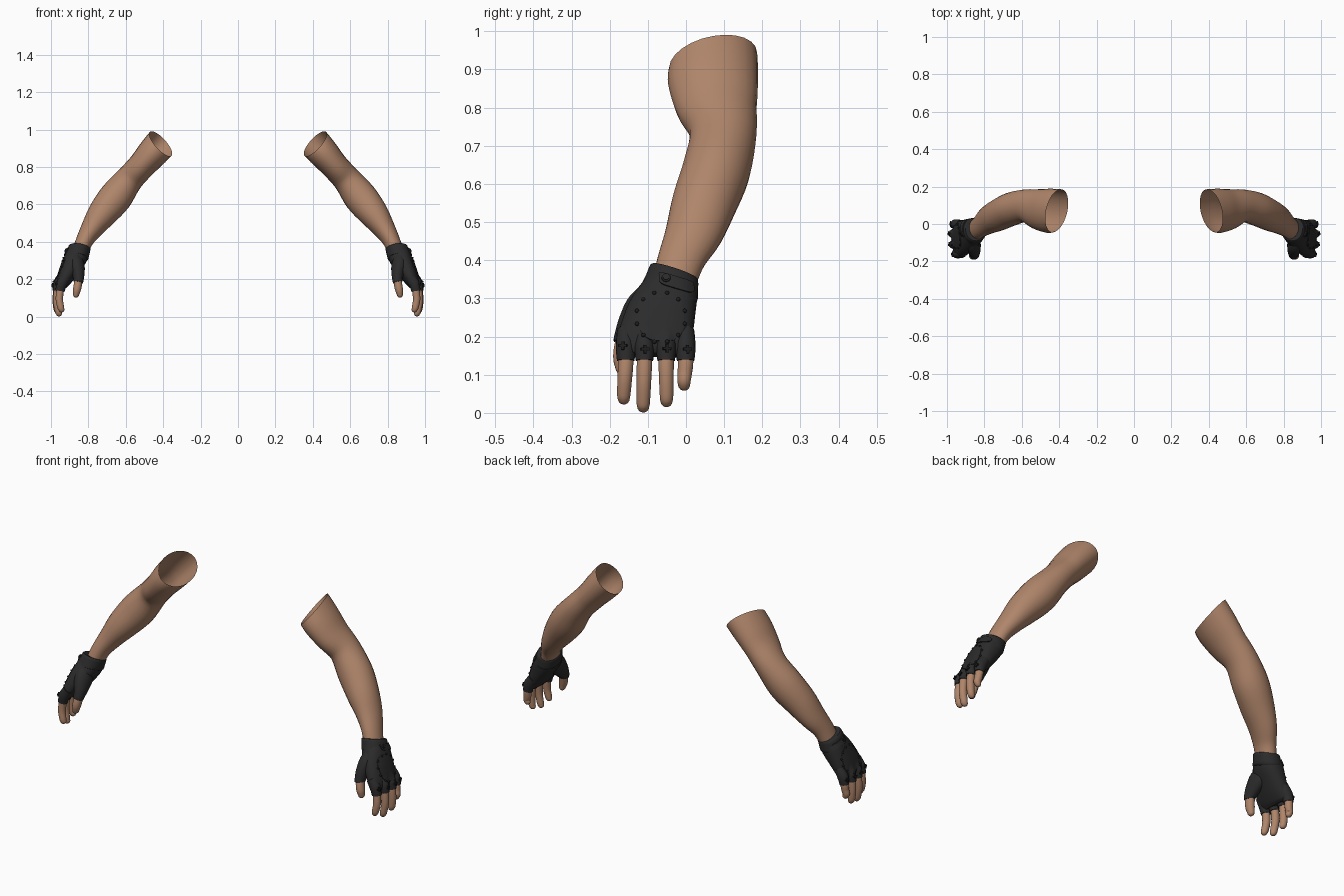
import bpy, bmesh, math
from mathutils import Vector, Matrix
from mathutils.bvhtree import BVHTree

if "Cube" in bpy.data.objects:
    bpy.data.objects.remove(bpy.data.objects["Cube"])


def material(name, rgb):
    m = bpy.data.materials.new(name)
    m.diffuse_color = (*rgb, 1)
    m.use_nodes = True
    m.node_tree.nodes["Principled BSDF"].inputs["Base Color"].default_value = m.diffuse_color
    return m


SKIN = material("skin", (0.43, 0.235, 0.145))
LEATHER = material("black_leather", (0.024, 0.024, 0.025))
STUD = material("dark_stud", (0.013, 0.013, 0.014))
glove_verts, glove_polys = [], []      # collected so details can sit on the glove


def finish(name, bm, mat, angle=50):
    """Turn a bmesh into a smooth object mirrored to both sides."""
    bmesh.ops.recalc_face_normals(bm, faces=bm.faces)
    me = bpy.data.meshes.new(name)
    bm.to_mesh(me)
    bm.free()
    me.materials.append(mat)
    ob = bpy.data.objects.new(name, me)
    bpy.context.collection.objects.link(ob)
    bpy.ops.object.select_all(action='DESELECT')
    bpy.context.view_layer.objects.active = ob
    ob.select_set(True)
    bpy.ops.object.shade_smooth_by_angle(angle=math.radians(angle))
    mod = ob.modifiers.new("both_sides", 'MIRROR')
    mod.use_mirror_merge = False
    if mat is LEATHER:
        off = len(glove_verts)
        glove_verts.extend(v.co.copy() for v in me.vertices)
        glove_polys.extend([off + i for i in p.vertices] for p in me.polygons)
    return ob


def spline(st, steps):
    """Catmull-Rom through stations (x, y, z, half thickness, half width)."""
    st = [Vector(s) for s in st]
    out = []
    for i in range(len(st) - 1):
        p0, p1, p2 = st[max(i - 1, 0)], st[i], st[i + 1]
        p3 = st[min(i + 2, len(st) - 1)]
        for k in range(steps):
            t = k / steps
            out.append(0.5 * (2 * p1 + (p2 - p0) * t + (2 * p0 - 5 * p1 + 4 * p2 - p3) * t * t
                              + (3 * p1 - p0 - 3 * p2 + p3) * t ** 3))
    return out + [st[-1]]


def loft(name, st, mat, n=20, steps=4, power=1.0, cut=None, blend=3,
         cap_start=True, cap_end=True, round_end=False):
    """Oval tube along the stations; cut sets the normal of the first rings."""
    pts = spline(st, steps)
    pos = [Vector(p[:3]) for p in pts]
    bm = bmesh.new()
    rings = []

    def ring(c, t, a, b):
        v = (Vector((0, 1, 0)) - t * t.y).normalized()
        u = v.cross(t)
        vs = []
        for k in range(n):
            ang = math.tau * k / n
            cs, sn = math.cos(ang), math.sin(ang)
            cs = math.copysign(abs(cs) ** power, cs)
            sn = math.copysign(abs(sn) ** power, sn)
            vs.append(bm.verts.new(c + u * a * cs + v * b * sn))
        rings.append(vs)

    for i, c in enumerate(pos):
        t = (pos[min(i + 1, len(pos) - 1)] - pos[max(i - 1, 0)]).normalized()
        if cut and i < blend:
            t = cut.lerp(t, i / blend).normalized()
        ring(c, t, pts[i][3], pts[i][4])
    if round_end:
        r = pts[-1][3]
        for ang in (0.4, 0.8, 1.15, 1.4):
            s = math.cos(ang)
            ring(c + t * r * math.sin(ang), t, r * s, pts[-1][4] * s)
    for r0, r1 in zip(rings, rings[1:]):
        for k in range(n):
            bm.faces.new((r0[k], r0[(k + 1) % n], r1[(k + 1) % n], r1[k]))
    if cap_start:
        bm.faces.new(rings[0])
    if cap_end:
        bm.faces.new(rings[-1])
    return finish(name, bm, mat)


# Bare arm, open at the upper end and ending just inside the cuff
loft("arm", [(.413, .071, .924, .086, .119), (.462, .071, .868, .082, .118),
             (.516, .080, .806, .074, .108), (.582, .097, .733, .075, .088),
             (.655, .080, .638, .089, .089), (.725, .048, .55, .079, .085),
             (.778, .022, .475, .061, .076), (.818, -.009, .41, .047, .063),
             (.842, -.029, .352, .043, .058)], SKIN, n=24,
     cut=Vector((.72, .25, -.65)).normalized(), blend=5, cap_start=False, cap_end=False)

WRIST = Vector((.17, -.33, -1)).normalized()
# Glove body from wrist to knuckles
loft("glove_hand", [(.850, -.033, .358, .054, .062), (.867, -.044, .315, .060, .076),
                    (.895, -.064, .262, .053, .090), (.925, -.080, .205, .042, .096),
                    (.944, -.085, .168, .030, .097), (.950, -.086, .152, .018, .090)],
     LEATHER, n=28, power=.85, cut=WRIST, blend=4)

# Wrist cuff with rolled edge
loft("glove_cuff", [(.846, -.030, .370, .053, .060), (.847, -.031, .368, .059, .066),
                    (.855, -.036, .343, .061, .071), (.862, -.042, .318, .062, .076),
                    (.863, -.043, .316, .054, .069)], LEATHER, n=28, steps=2, power=.94,
     cut=WRIST, blend=40, cap_end=False)

# Thumb: padded base, sleeve and bare tip
loft("glove_thumb", [(.870, -.060, .318, .032, .048), (.862, -.105, .272, .042, .055),
                     (.854, -.138, .230, .034, .043), (.852, -.158, .198, .027, .031),
                     (.854, -.162, .184, .026, .028)], LEATHER)
loft("thumb", [(.852, -.157, .20, .022, .025), (.857, -.165, .165, .022, .025),
               (.862, -.168, .14, .021, .023), (.866, -.167, .117, .016, .018)],
     SKIN, n=14, round_end=True)

# Fingers: y at base, y at tip, tip height, x at base, x at tip
FINGERS = {"index": (-.158, -.163, .021, .944, .944), "middle": (-.109, -.112, 0, .958, .957),
           "ring": (-.052, -.051, .014, .961, .965), "little": (-.001, -.005, .057, .952, .964)}
for name, (yb, yt, zt, xb, xt) in FINGERS.items():
    loft(name + "_sleeve", [(xb - .026, yb, .215, .025, .023), (xb - .003, yb, .178, .029, .026),
                            (xb + .004, yb, .155, .026, .025), (xb + .007, yb, .137, .025, .023)],
         LEATHER, n=16, steps=3)
    low = zt + .017
    mid = (low + .14) / 2
    loft(name + "_finger", [(xb, yb, .165, .020, .020), (xb + .008, yb, .13, .020, .0205),
                            (xb + .011, (yb + yt) / 2, mid, .0195, .0195),
                            (xt + .004, yt, low + .012, .018, .018), (xt, yt, low, .016, .016)],
         SKIN, n=14, round_end=True)

bvh = BVHTree.FromPolygons(glove_verts, glove_polys)


def on_glove(y, z):
    """Point and normal on the back of the glove."""
    co, no, _, _ = bvh.ray_cast(Vector((2, y, z)), Vector((-1, 0, 0)))
    if co is None:
        co, no, _, _ = bvh.find_nearest(Vector((1, y, z)))
    return co, (no if no.x > 0 else -no)


def plate(name, cy, cz, ry, rz, power, tilt, lift, mat):
    """Thin raised patch that follows the back of the hand."""
    bm = bmesh.new()
    n, rings = 28, []
    for s, h in ((1, -.003), (1, lift), (.75, lift), (.5, lift), (.25, lift)):
        r = []
        for k in range(n):
            a = math.tau * k / n
            c, d = math.cos(a), math.sin(a)
            y = s * ry * math.copysign(abs(c) ** power, c)
            z = s * rz * math.copysign(abs(d) ** power, d) + tilt * y
            co, no = on_glove(cy + y, cz + z)
            r.append(bm.verts.new(co + h * no))
        rings.append(r)
    for r0, r1 in zip(rings, rings[1:]):
        for k in range(n):
            bm.faces.new((r0[k], r0[(k + 1) % n], r1[(k + 1) % n], r1[k]))
    bm.faces.new(rings[-1])
    return finish(name, bm, mat, 35)


# Padded back panel and wrist strap
plate("back_panel", -.066, .252, .060, .064, .7, -.05, .003, LEATHER)
plate("wrist_strap", -.026, .341, .044, .016, .4, -.3, .005, LEATHER)


def surface_frame(y, z, spin=0, lift=.002):
    co, no = on_glove(y, z)
    return Matrix.Translation(co + no * lift) @ no.to_track_quat('Z', 'Y').to_matrix().to_4x4() \
        @ Matrix.Rotation(spin, 4, 'Z')


# Studs around the panel
bm = bmesh.new()
for k in range(12):
    a = math.tau * (k + .5) / 12
    m = surface_frame(-.066 + .064 * math.cos(a), .25 + .066 * math.sin(a), 0, .001)
    bmesh.ops.create_uvsphere(bm, u_segments=8, v_segments=6, radius=.006, matrix=m)
finish("panel_studs", bm, STUD)

# Crossed studs on the knuckles
bm = bmesh.new()
for y, z in ((-.165, .176), (-.108, .167), (-.050, .169), (.004, .167)):
    for spin in (0, math.pi / 2):
        bmesh.ops.create_cube(bm, size=1, matrix=surface_frame(y, z, spin, .001)
                              @ Matrix.Diagonal((.022, .007, .009, 1)))
finish("knuckle_crosses", bm, STUD, 30)

# Strap button
bm = bmesh.new()
for r, h in ((.013, .010), (.009, .015)):
    bmesh.ops.create_cone(bm, cap_ends=True, segments=16, radius1=r, radius2=r * .85, depth=h,
                          matrix=surface_frame(-.052, .352, 0, .004))
finish("strap_button", bm, LEATHER, 30)
